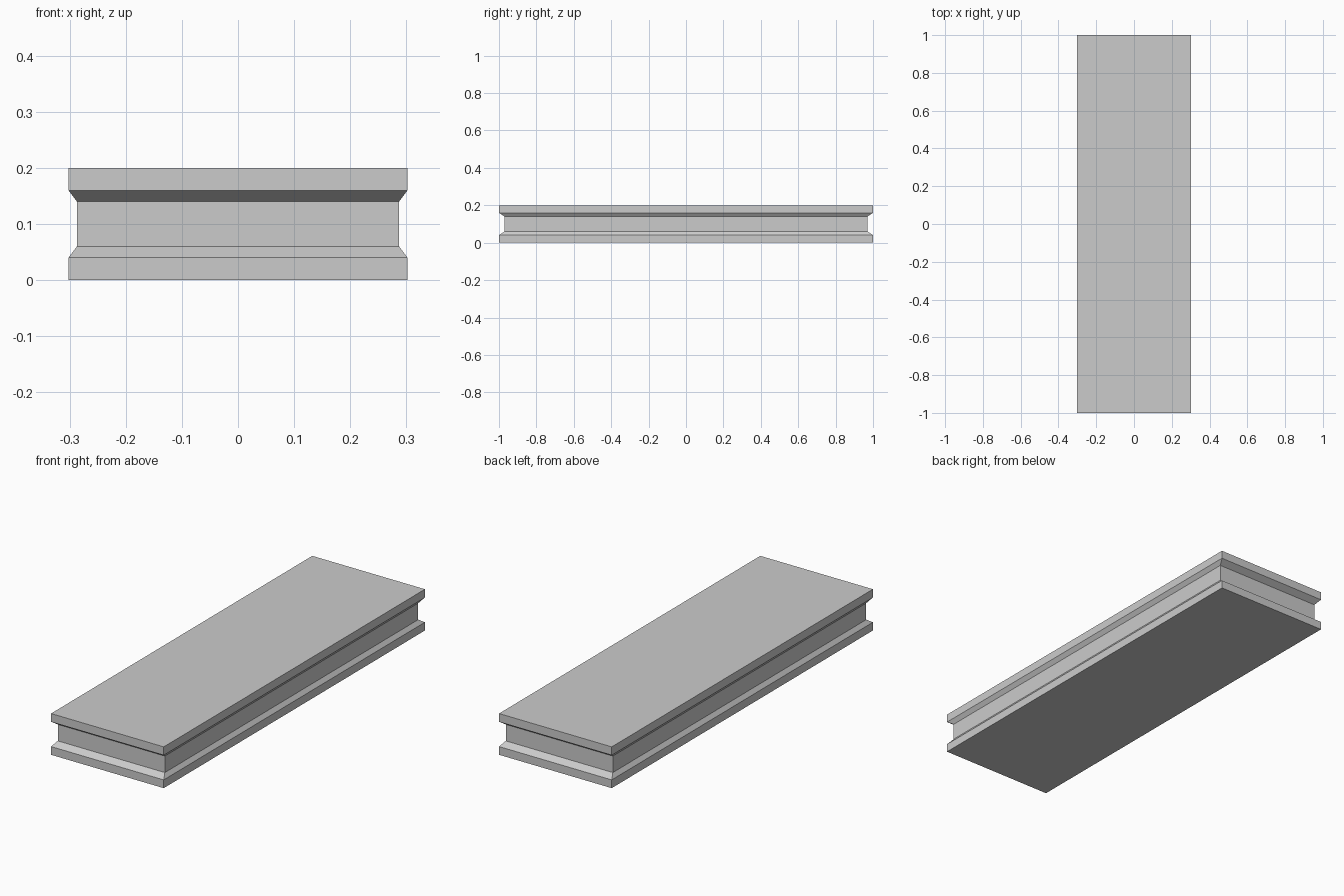
import bpy
import bmesh

cube = bpy.data.objects.get("Cube")
if cube:
    bpy.data.objects.remove(cube, do_unlink=True)

# Plain grey material
grey = bpy.data.materials.new("light_grey")
grey.use_nodes = True
color = (0.6, 0.6, 0.6, 1)
grey.diffuse_color = color
grey.node_tree.nodes["Principled BSDF"].inputs["Base Color"].default_value = color

# Slab profile: half width, half length, height
OUTER = (0.302, 1.0)
INNER = (0.287, 0.97)
levels = [(OUTER, 0), (OUTER, 0.04), (INNER, 0.06),
          (INNER, 0.14), (OUTER, 0.16), (OUTER, 0.2)]

# Stack rectangular rings and bridge them with flat faces
bm = bmesh.new()
corners = [(-1, -1), (1, -1), (1, 1), (-1, 1)]
rings = [[bm.verts.new((sx * w, sy * l, z)) for sx, sy in corners]
         for (w, l), z in levels]
for low, high in zip(rings, rings[1:]):
    for i in range(4):
        j = (i + 1) % 4
        bm.faces.new((low[i], low[j], high[j], high[i]))
bm.faces.new(rings[0][::-1])
bm.faces.new(rings[-1])

mesh = bpy.data.meshes.new("grooved_slab")
bm.to_mesh(mesh)
bm.free()
mesh.materials.append(grey)
slab = bpy.data.objects.new("grooved_slab", mesh)
bpy.context.collection.objects.link(slab)
